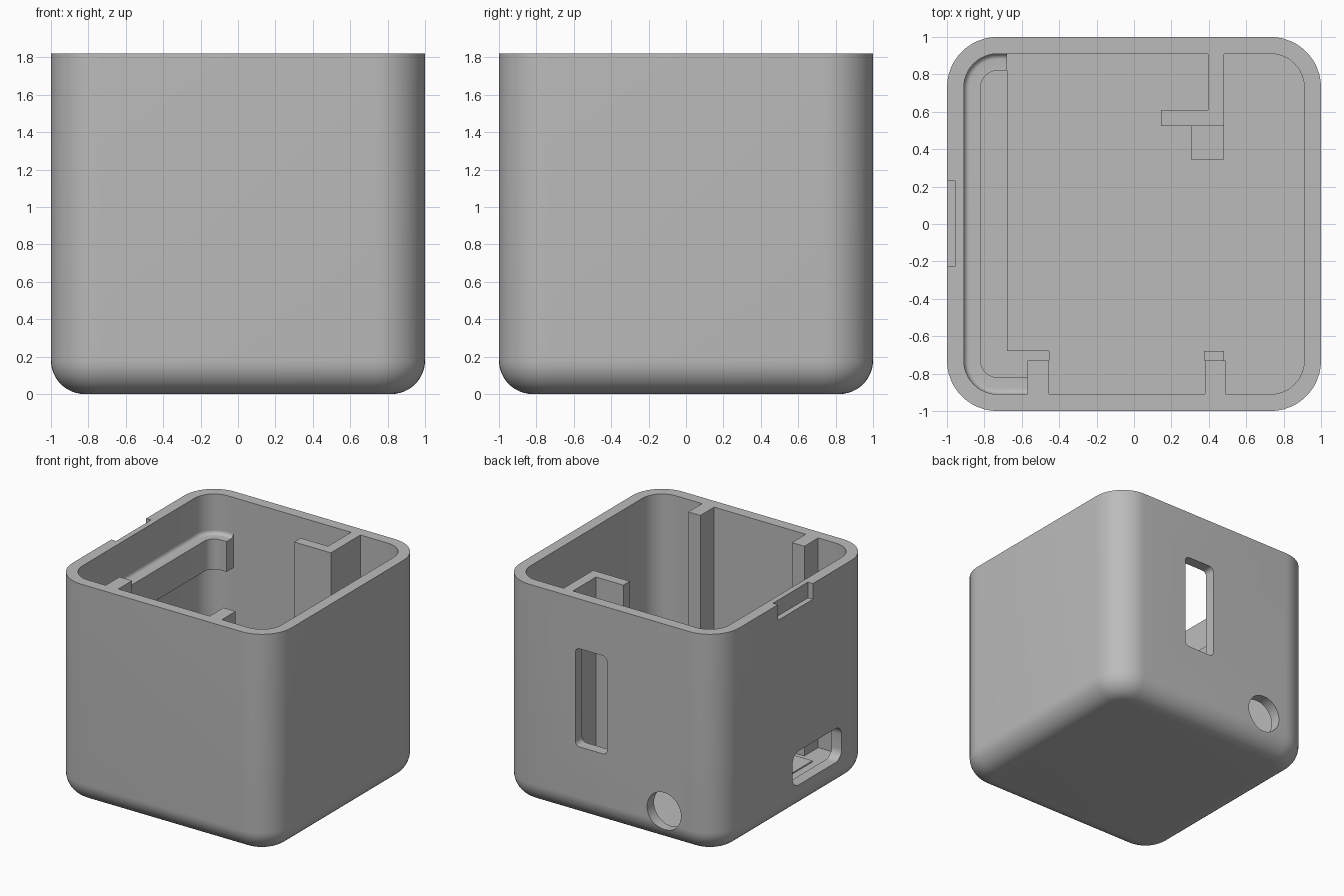
import bpy, bmesh, math

if "Cube" in bpy.data.objects:
    bpy.data.objects.remove(bpy.data.objects["Cube"])

grey = bpy.data.materials.new("grey_plastic")
grey.diffuse_color = (0.5, 0.5, 0.5, 1)
grey.use_nodes = True
grey.node_tree.nodes["Principled BSDF"].inputs["Base Color"].default_value = grey.diffuse_color

H, WALL, FLOOR = 1.82, 0.09, 0.09
IN = 1 - WALL          # half width of the cavity
R_OUT, R_IN, R_BASE = 0.27, 0.18, 0.18


def arc(cx, cy, r, a0, a1, n=12):
    return [(cx + r * math.cos(math.radians(a0 + (a1 - a0) * i / n)),
             cy + r * math.sin(math.radians(a0 + (a1 - a0) * i / n))) for i in range(n + 1)]


def rounded(x0, x1, y0, y1, r, n=12):
    return (arc(x1 - r, y1 - r, r, 0, 90, n) + arc(x0 + r, y1 - r, r, 90, 180, n)
            + arc(x0 + r, y0 + r, r, 180, 270, n) + arc(x1 - r, y0 + r, r, 270, 360, n))


def loft(name, rings):
    """Closed solid through a list of equal-length rings of 3D points."""
    bm = bmesh.new()
    vs = [[bm.verts.new(p) for p in ring] for ring in rings]
    n = len(vs[0])
    for a, b in zip(vs, vs[1:]):
        for i in range(n):
            j = (i + 1) % n
            bm.faces.new((a[i], a[j], b[j], b[i]))
    bm.faces.new(vs[0][::-1])
    bm.faces.new(vs[-1])
    bmesh.ops.recalc_face_normals(bm, faces=bm.faces)
    me = bpy.data.meshes.new(name)
    bm.to_mesh(me)
    bm.free()
    me.materials.append(grey)
    ob = bpy.data.objects.new(name, me)
    bpy.context.collection.objects.link(ob)
    return ob


def prism(name, pts, lo, hi, axis="z"):
    place = {"z": lambda u, v, w: (u, v, w),
             "y": lambda u, v, w: (u, w, v),
             "x": lambda u, v, w: (w, u, v)}[axis]
    return loft(name, [[place(u, v, w) for u, v in pts] for w in (lo, hi)])


def box(name, x0, x1, y0, y1, z0, z1):
    return prism(name, [(x0, y0), (x1, y0), (x1, y1), (x0, y1)], z0, z1)


def smooth(ob):
    bpy.ops.object.select_all(action="DESELECT")
    ob.select_set(True)
    bpy.context.view_layer.objects.active = ob
    bpy.ops.object.shade_smooth_by_angle(angle=math.radians(30))


# open case: rounded base, outer wall, rim, inner wall, floor
rings = []
for i in range(13):
    t = math.pi / 2 * i / 12
    d = R_BASE * (1 - math.sin(t))
    z = R_BASE * (1 - math.cos(t))
    rings.append([(x, y, z) for x, y in rounded(-1 + d, 1 - d, -1 + d, 1 - d, R_OUT - d)])
rings.append([(x, y, H) for x, y in rounded(-1, 1, -1, 1, R_OUT)])
for z in (H, FLOOR):
    rings.append([(x, y, z) for x, y in rounded(-IN, IN, -IN, IN, R_IN)])
case = loft("case", rings)

# openings: back slot, back round hole, left window, notch in the left rim
cutters = [
    prism("slot_cutter", rounded(0.02, 0.31, 0.60, 1.41, 0.04, 6), 0.87, 1.1, "y"),
    prism("hole_cutter", arc(-0.5, 0.275, 0.155, 0, 352.5, 47), 0.87, 1.1, "y"),
    prism("window_cutter", rounded(-0.60, 0.04, 0.23, 0.51, 0.08, 8), -1.1, -0.87, "x"),
    box("notch_cutter", -1.1, -0.955, -0.225, 0.23, 1.69, 1.9),
]
bpy.context.view_layer.objects.active = case
for c in cutters:
    mod = case.modifiers.new(c.name, "BOOLEAN")
    mod.operation = "DIFFERENCE"
    mod.solver = "EXACT"
    mod.object = c
    bpy.ops.object.modifier_apply(modifier=mod.name)
    bpy.data.objects.remove(c)
smooth(case)

# ledge around the left side, with a small cove against the wall
section = [(0, 1.24), (0.09, 1.24), (0.09, 1.49)]
section += arc(0.03, 1.52, 0.03, 270, 180, 6)


def ledge_path(d):
    w, c = IN - d, IN - R_IN
    return ([(-0.68, w)] + arc(-c, c, R_IN - d, 90, 180)
            + arc(-c, -c, R_IN - d, 180, 270) + [(-0.57, -w)])


paths = [[(x, y, z) for x, y in ledge_path(d)] for d, z in section]
smooth(loft("ledge", list(zip(*paths))))

# slightly raised floor panel
c = IN - R_IN
panel = ([(-0.68, IN), (-0.68, -0.68), (-0.455, -0.68), (-0.455, -IN)]
         + arc(c, -c, R_IN, 270, 360) + arc(c, c, R_IN, 0, 90))
prism("floor_panel", panel, FLOOR, FLOOR + 0.01)

# front guide posts
box("front_post_left", -0.57, -0.455, -IN, -0.73, FLOOR, H)
box("front_post_right", 0.38, 0.49, -IN, -0.73, FLOOR, H)
box("front_post_foot", 0.375, 0.48, -0.73, -0.68, FLOOR, 0.2)

# back bracket: L-shaped wall with a low foot
bracket = [(0.395, IN), (0.395, 0.61), (0.145, 0.61), (0.145, 0.525), (0.48, 0.525), (0.48, IN)]
prism("back_bracket", bracket, FLOOR, H)
box("back_bracket_foot", 0.305, 0.48, 0.345, 0.525, FLOOR, 0.2)
